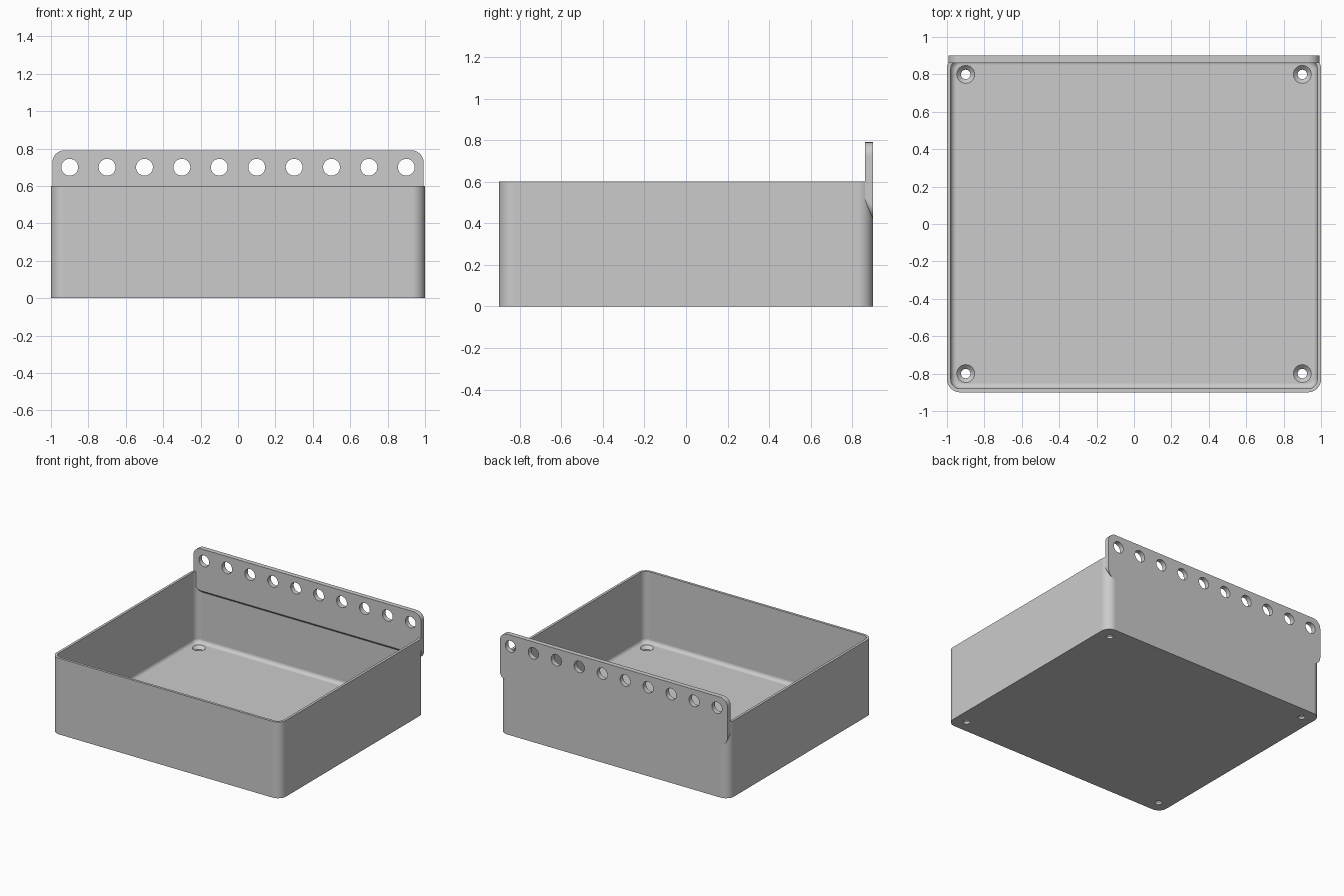
import bpy
import bmesh
from math import cos, sin, pi, radians
from mathutils import Matrix

cube = bpy.data.objects.get("Cube")
if cube:
    bpy.data.objects.remove(cube, do_unlink=True)

grey = bpy.data.materials.new("plain grey")
grey.use_nodes = True
colour = (0.6, 0.6, 0.6, 1)
grey.diffuse_color = colour
grey.node_tree.nodes["Principled BSDF"].inputs["Base Color"].default_value = colour


def rounded_rect(x0, x1, y0, y1, r, steps=8):
    """Counter-clockwise outline of a rectangle with rounded corners."""
    centres = [(x1 - r, y1 - r), (x0 + r, y1 - r), (x0 + r, y0 + r), (x1 - r, y0 + r)]
    points = []
    for quarter, (cx, cy) in enumerate(centres):
        for i in range(steps + 1):
            a = (quarter + i / steps) * pi / 2
            points.append((cx + r * cos(a), cy + r * sin(a)))
    return points


def loft(name, loops):
    """Closed solid through a list of matching 3D loops."""
    bm = bmesh.new()
    rings = [[bm.verts.new(p) for p in loop] for loop in loops]
    n = len(rings[0])
    for a, b in zip(rings, rings[1:]):
        for i in range(n):
            j = (i + 1) % n
            bm.faces.new((a[i], a[j], b[j], b[i]))
    bm.faces.new(rings[0])
    bm.faces.new(rings[-1])
    bmesh.ops.recalc_face_normals(bm, faces=bm.faces)
    mesh = bpy.data.meshes.new(name)
    bm.to_mesh(mesh)
    bm.free()
    mesh.materials.append(grey)
    obj = bpy.data.objects.new(name, mesh)
    bpy.context.collection.objects.link(obj)
    return obj


def cylinders(name, places, r1, r2, depth, turn=Matrix()):
    """One cutter made of many round pegs or cones."""
    bm = bmesh.new()
    for place in places:
        bmesh.ops.create_cone(bm, cap_ends=True, segments=32, radius1=r1, radius2=r2,
                              depth=depth, matrix=Matrix.Translation(place) @ turn)
    mesh = bpy.data.meshes.new(name)
    bm.to_mesh(mesh)
    bm.free()
    mesh.materials.append(grey)
    obj = bpy.data.objects.new(name, mesh)
    bpy.context.collection.objects.link(obj)
    obj.hide_render = True
    return obj


def select(obj):
    bpy.ops.object.select_all(action='DESELECT')
    obj.select_set(True)
    bpy.context.view_layer.objects.active = obj


def cut(obj, cutter):
    mod = obj.modifiers.new("holes", 'BOOLEAN')
    mod.operation = 'DIFFERENCE'
    mod.solver = 'EXACT'
    mod.object = cutter
    select(obj)
    bpy.ops.object.modifier_apply(modifier=mod.name)
    bpy.data.objects.remove(cutter, do_unlink=True)


def smooth(obj):
    select(obj)
    bpy.ops.object.shade_smooth_by_angle(angle=radians(30))
    mod = obj.modifiers.new("clean shading", 'WEIGHTED_NORMAL')
    mod.keep_sharp = True


# Open tray with thin walls and a rounded inner floor edge
HALF_X, HALF_Y, HEIGHT = 1.0, 0.9, 0.6
CORNER, WALL, FLOOR, FILLET = 0.07, 0.02, 0.04, 0.03


def tray_ring(inset, z):
    outline = rounded_rect(-HALF_X + inset, HALF_X - inset,
                           -HALF_Y + inset, HALF_Y - inset, CORNER - inset)
    return [(x, y, z) for x, y in outline]


rings = [tray_ring(0, 0), tray_ring(0, HEIGHT), tray_ring(WALL, HEIGHT)]
for i in range(7):
    a = i / 6 * pi / 2
    rings.append(tray_ring(WALL + FILLET * (1 - cos(a)), FLOOR + FILLET * (1 - sin(a))))
tray = loft("tray", rings)

# Countersunk screw holes in the floor
corners = [(x, y) for x in (-0.9, 0.9) for y in (-0.8, 0.8)]
cut(tray, cylinders("screw_holes", [(x, y, 0.02) for x, y in corners], 0.025, 0.025, 0.2))
cut(tray, cylinders("countersinks", [(x, y, 0.03) for x, y in corners], 0.023, 0.053, 0.03))
smooth(tray)

# Hanging plate along the back, with a slanted lower edge
plate_loops = []
for y, bottom in ((0.862, 0.46), (0.9, 0.42)):
    outline = rounded_rect(-0.993, 0.993, bottom, 0.79, 0.065)
    plate_loops.append([(x, y, z) for x, z in outline])
plate = loft("hanging_plate", plate_loops)

# Row of ten hanging holes
row = [(-0.9 + 0.2 * i, 0.88, 0.7) for i in range(10)]
cut(plate, cylinders("hanging_holes", row, 0.045, 0.045, 0.2,
                     Matrix.Rotation(pi / 2, 4, 'X')))
smooth(plate)
